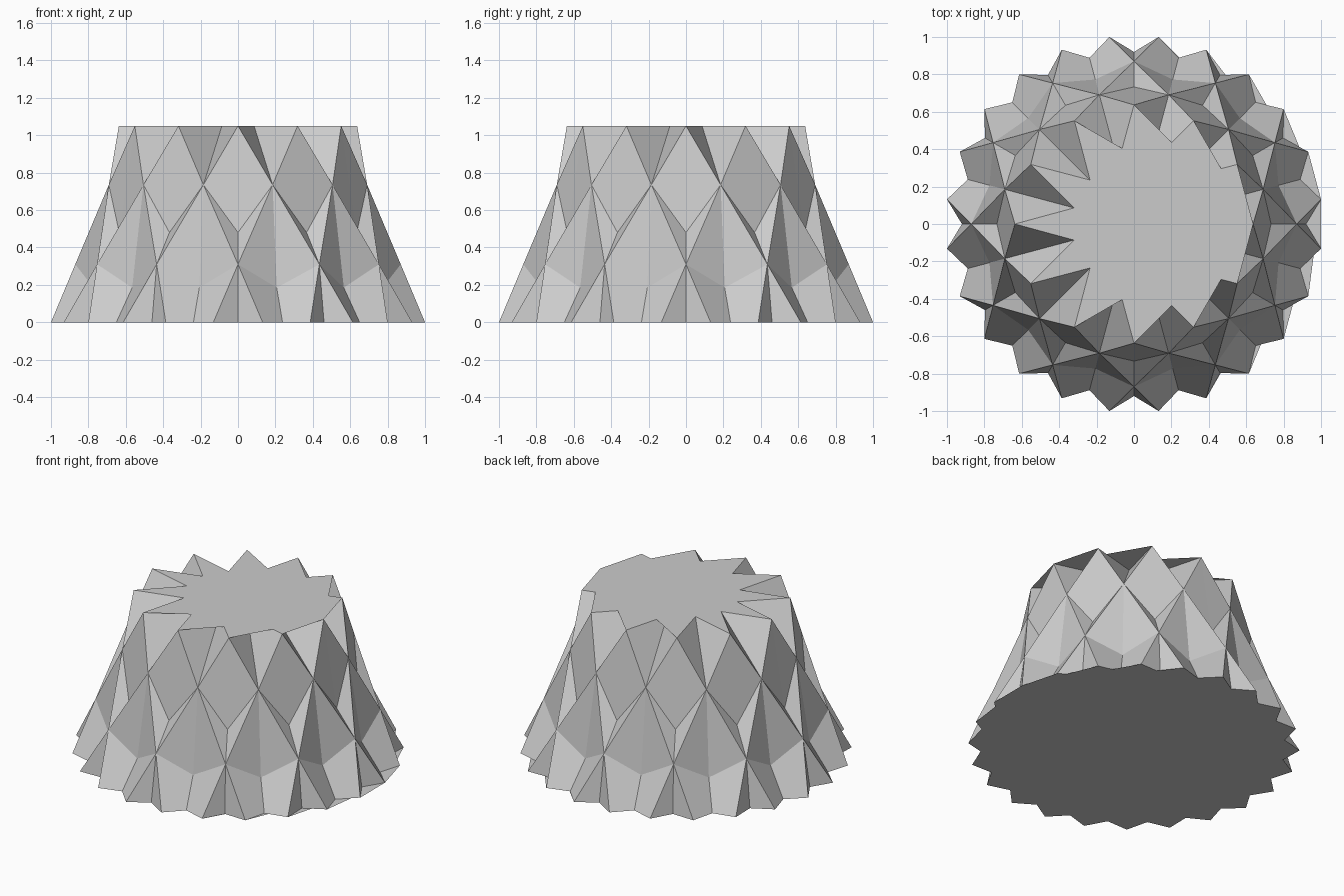
import bpy, bmesh
from math import cos, sin, radians

cube = bpy.data.objects.get("Cube")
if cube:
    bpy.data.objects.remove(cube)

SIDES = 12
HEIGHT = 1.05

# Single matte grey
grey = bpy.data.materials.new("plain grey")
grey.use_nodes = True
colour = (0.6, 0.6, 0.6, 1)
grey.diffuse_color = colour
grey.node_tree.nodes["Principled BSDF"].inputs["Base Color"].default_value = colour

bm = bmesh.new()


def ring(radius, z, start, count=SIDES):
    step = 360 / count
    return [bm.verts.new((radius * cos(radians(start + step * i)),
                          radius * sin(radians(start + step * i)), z))
            for i in range(count)]


def fan(outline, up):
    """Flat cap fanned from the first point, every triangle facing the same way."""
    for b, c in zip(outline[1:], outline[2:]):
        face = bm.faces.new((outline[0], b, c))
        face.normal_update()
        if (face.normal.z > 0) != up:
            face.normal_flip()


# Rings of ridge points and valley points, from top to bottom
tip = ring(0.637, HEIGHT, 0)
notch = ring(0.332, HEIGHT, 15)
upper = ring(0.715, 0.735, 15)
upper_valley = ring(0.733, 0.48, 0)
lower = ring(0.87, 0.31, 0)
lower_valley = ring(0.80, 0.185, 15)
foot = ring(1.0086, 0, 7.5, SIDES * 2)
foot_notch = ring(0.92, 0, 0, SIDES * 2)

# Folded side, one sector at a time
for i in range(SIDES):
    n = (i + 1) % SIDES
    a, b = 2 * i, 2 * i + 1
    for face in (
        # notch under the rim
        (tip[i], upper[i], notch[i]),
        (notch[i], upper[i], tip[n]),
        # upper diamond
        (tip[i], upper_valley[i], upper[i]),
        (tip[i], upper[i - 1], upper_valley[i]),
        # crease between the diamonds
        (upper_valley[i], lower[i], upper[i]),
        (upper_valley[i], upper[i - 1], lower[i]),
        # lower diamond
        (upper[i], lower[i], lower_valley[i]),
        (upper[i], lower_valley[i], lower[n]),
        # pleated foot
        (lower[i], foot_notch[a], foot[a]),
        (lower[i], foot[a], foot_notch[b], lower_valley[i]),
        (lower_valley[i], foot_notch[b], foot[b], lower[n]),
        (lower[n], foot[b], foot_notch[(b + 1) % (SIDES * 2)]),
    ):
        bm.faces.new(face)

# Caps
fan([v for pair in zip(tip, notch) for v in pair], True)
base = [v for pair in zip(foot_notch, foot) for v in pair]
fan(base[1:] + base[:1], False)

mesh = bpy.data.meshes.new("folded_shade")
bm.to_mesh(mesh)
bm.free()
mesh.materials.append(grey)
shade = bpy.data.objects.new("folded_shade", mesh)
bpy.context.collection.objects.link(shade)
